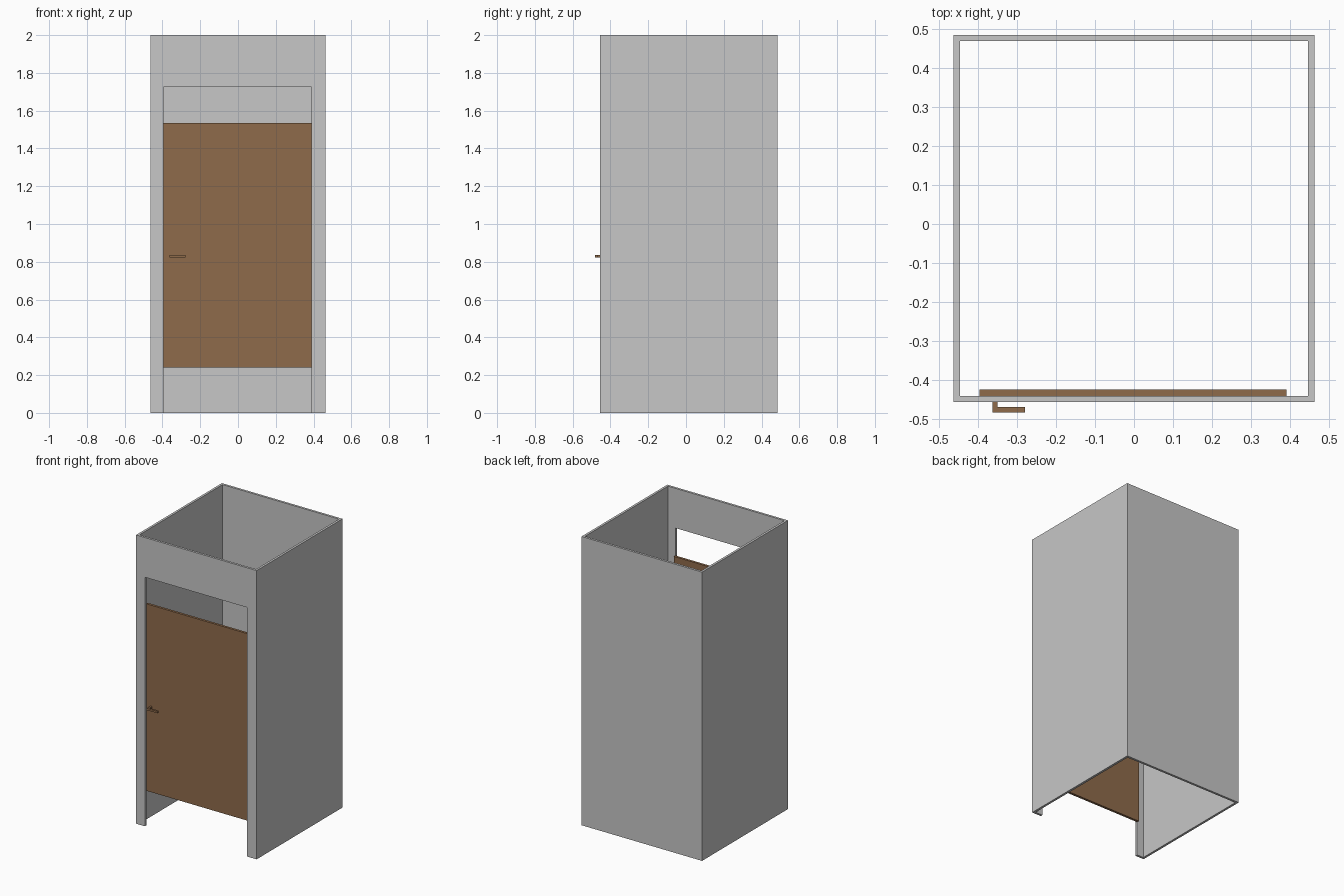
import bpy, bmesh

if "Cube" in bpy.data.objects:
    bpy.data.objects.remove(bpy.data.objects["Cube"])


def material(name, rgb):
    m = bpy.data.materials.new(name)
    m.diffuse_color = (*rgb, 1)
    m.use_nodes = True
    m.node_tree.nodes["Principled BSDF"].inputs["Base Color"].default_value = m.diffuse_color
    return m


GREY = material("light_grey", (0.57, 0.57, 0.57))
BROWN = material("wood_brown", (0.275, 0.147, 0.07))


def prism(name, profile, axis, lo, hi, mat):
    """Extrude a 2D profile along 'y' (profile in x,z) or 'z' (profile in x,y)."""
    place = (lambda a, b, t: (a, t, b)) if axis == 'y' else (lambda a, b, t: (a, b, t))
    bm = bmesh.new()
    face = bm.faces.new([bm.verts.new(place(a, b, lo)) for a, b in profile])
    ext = bmesh.ops.extrude_face_region(bm, geom=[face])
    for v in ext['geom']:
        if isinstance(v, bmesh.types.BMVert):
            v.co.y += (hi - lo) if axis == 'y' else 0
            v.co.z += (hi - lo) if axis == 'z' else 0
    bmesh.ops.recalc_face_normals(bm, faces=bm.faces)
    me = bpy.data.meshes.new(name)
    bm.to_mesh(me)
    bm.free()
    me.materials.append(mat)
    ob = bpy.data.objects.new(name, me)
    bpy.context.collection.objects.link(ob)
    return ob


X, FRONT, BACK, H, T = 0.462, -0.456, 0.484, 2.0, 0.016
XI, FI, BI = X - T, FRONT + T, BACK - T

# Side and back walls: one U-shaped plan, open at top and bottom
prism("stall_walls", [(-X, FI), (-X, BACK), (X, BACK), (X, FI),
                      (XI, FI), (XI, BI), (-XI, BI), (-XI, FI)], 'z', 0, H, GREY)

# Front frame with the doorway left open to the floor
L, R, TOP = -0.395, 0.39, 1.725
prism("front_frame", [(-X, 0), (-X, H), (X, H), (X, 0),
                      (R, 0), (R, TOP), (L, TOP), (L, 0)], 'y', FRONT, FI, GREY)

# Door panel hung just behind the frame
prism("door", [(L, 0.24), (R, 0.24), (R, 1.535), (L, 1.535)], 'y', FI, -0.423, BROWN)

# L-shaped lever handle
prism("door_handle", [(-0.362, FI), (-0.362, -0.482), (-0.279, -0.482),
                      (-0.279, -0.469), (-0.350, -0.469), (-0.350, FI)],
      'z', 0.823, 0.836, BROWN)
